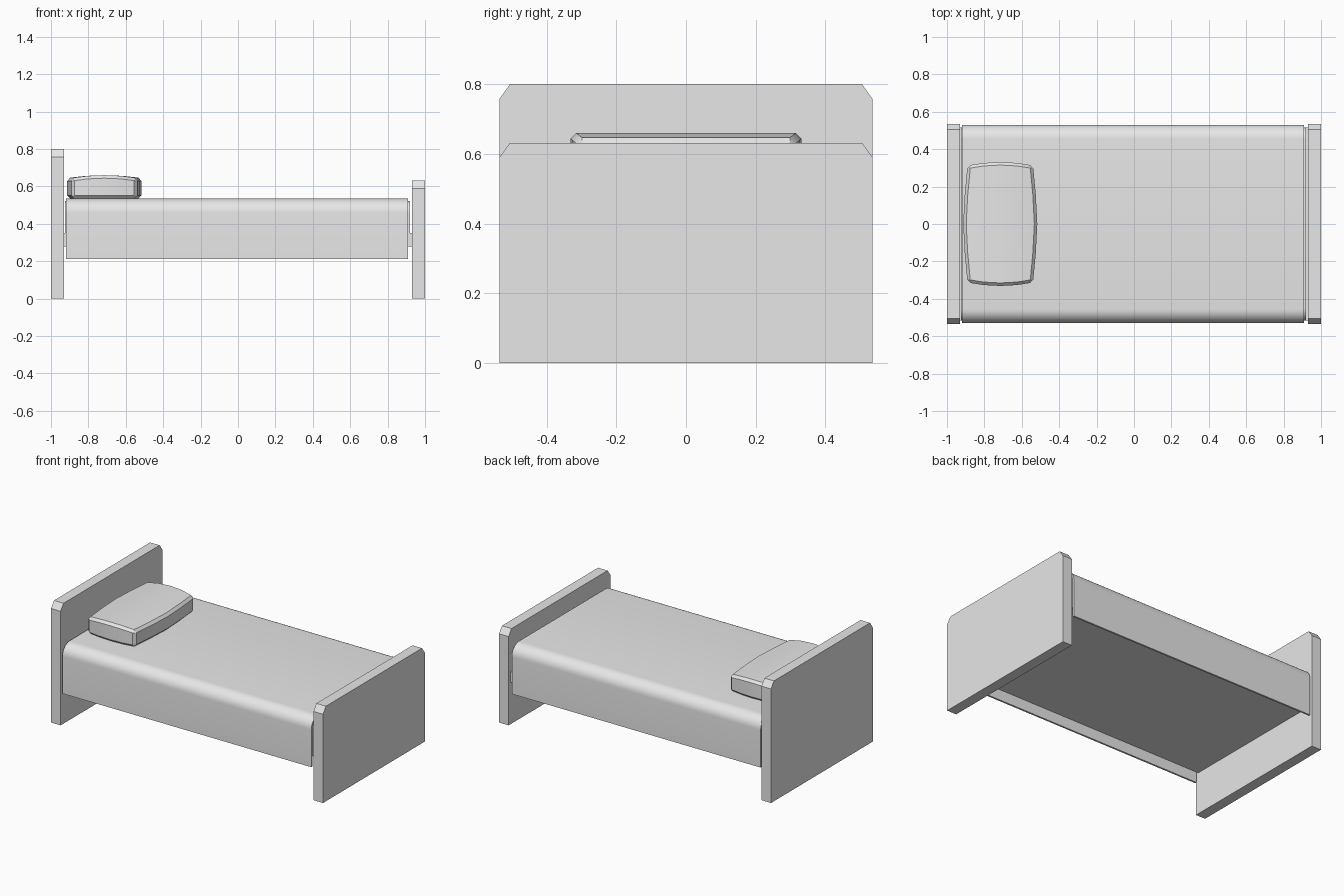
import bpy, bmesh, math

if "Cube" in bpy.data.objects:
    bpy.data.objects.remove(bpy.data.objects["Cube"])

grey = bpy.data.materials.new("plain grey")
grey.diffuse_color = (0.8, 0.8, 0.8, 1)
grey.use_nodes = True
grey.node_tree.nodes["Principled BSDF"].inputs["Base Color"].default_value = grey.diffuse_color


def finish(name, bm):
    bmesh.ops.recalc_face_normals(bm, faces=bm.faces)
    me = bpy.data.meshes.new(name)
    bm.to_mesh(me)
    bm.free()
    ob = bpy.data.objects.new(name, me)
    bpy.context.collection.objects.link(ob)
    me.materials.append(grey)
    return ob


def smooth(ob, deg):
    bpy.ops.object.select_all(action='DESELECT')
    bpy.context.view_layer.objects.active = ob
    ob.select_set(True)
    bpy.ops.object.shade_smooth_by_angle(angle=math.radians(deg))


def extrude_x(name, profile, x0, x1):
    """Closed (y, z) profile swept along x."""
    bm = bmesh.new()
    face = bm.faces.new([bm.verts.new((x0, y, z)) for y, z in profile])
    ext = bmesh.ops.extrude_face_region(bm, geom=[face])
    verts = [g for g in ext["geom"] if isinstance(g, bmesh.types.BMVert)]
    bmesh.ops.translate(bm, verts=verts, vec=(x1 - x0, 0, 0))
    return finish(name, bm)


def arch(hw, z0, z1, r, steps=8):
    """Points up the right side, over rounded top corners, down the left."""
    pts = [(hw, z0)]
    for i in range(steps + 1):
        a = math.pi / 2 * i / steps
        pts.append((hw - r + r * math.cos(a), z1 - r + r * math.sin(a)))
    return pts + [(-y, z) for y, z in reversed(pts)]


# Headboard and footboard with clipped top corners
def board(name, x0, x1, h):
    w = 0.535
    extrude_x(name, [(-w, 0), (w, 0), (w, h - 0.042), (w - 0.03, h),
                     (-w + 0.03, h), (-w, h - 0.042)], x0, x1)


board("headboard", -1, -0.93, 0.8)
board("footboard", 0.93, 1, 0.632)

# Bed base joining the two boards
b = 0.515
extrude_x("bed_base", [(-b, 0.28), (b, 0.28), (b, 0.35), (-b, 0.35)], -0.935, 0.935)

# Mattress
smooth(extrude_x("mattress", arch(0.515, 0.35, 0.522, 0.065), -0.925, 0.92), 35)

# Blanket: thin cover draped over the mattress
outer = arch(0.53, 0.212, 0.535, 0.075)
inner = arch(0.518, 0.212, 0.524, 0.065)
smooth(extrude_x("blanket", outer + inner[::-1], -0.92, 0.91), 35)

# Pillow: bulged box with bevelled edges
bm = bmesh.new()
bmesh.ops.create_cube(bm, size=2)
bmesh.ops.subdivide_edges(bm, edges=bm.edges[:], cuts=3, use_grid_fill=True)
for v in bm.verts:
    x, y, z = v.co
    v.co.x = -0.715 + x * (0.175 + 0.023 * (1 - abs(y) ** 1.5))
    v.co.y = y * (0.313 + 0.018 * (1 - x * x))
    v.co.z = 0.59 + z * 0.055 + (0.015 * (1 - x * x) if z > 0.99 else 0)
bm.normal_update()
sharp = [e for e in bm.edges if e.calc_face_angle(0) > math.radians(45)]
bmesh.ops.bevel(bm, geom=sharp, offset=0.016, segments=1, affect='EDGES')
smooth(finish("pillow", bm), 30)
